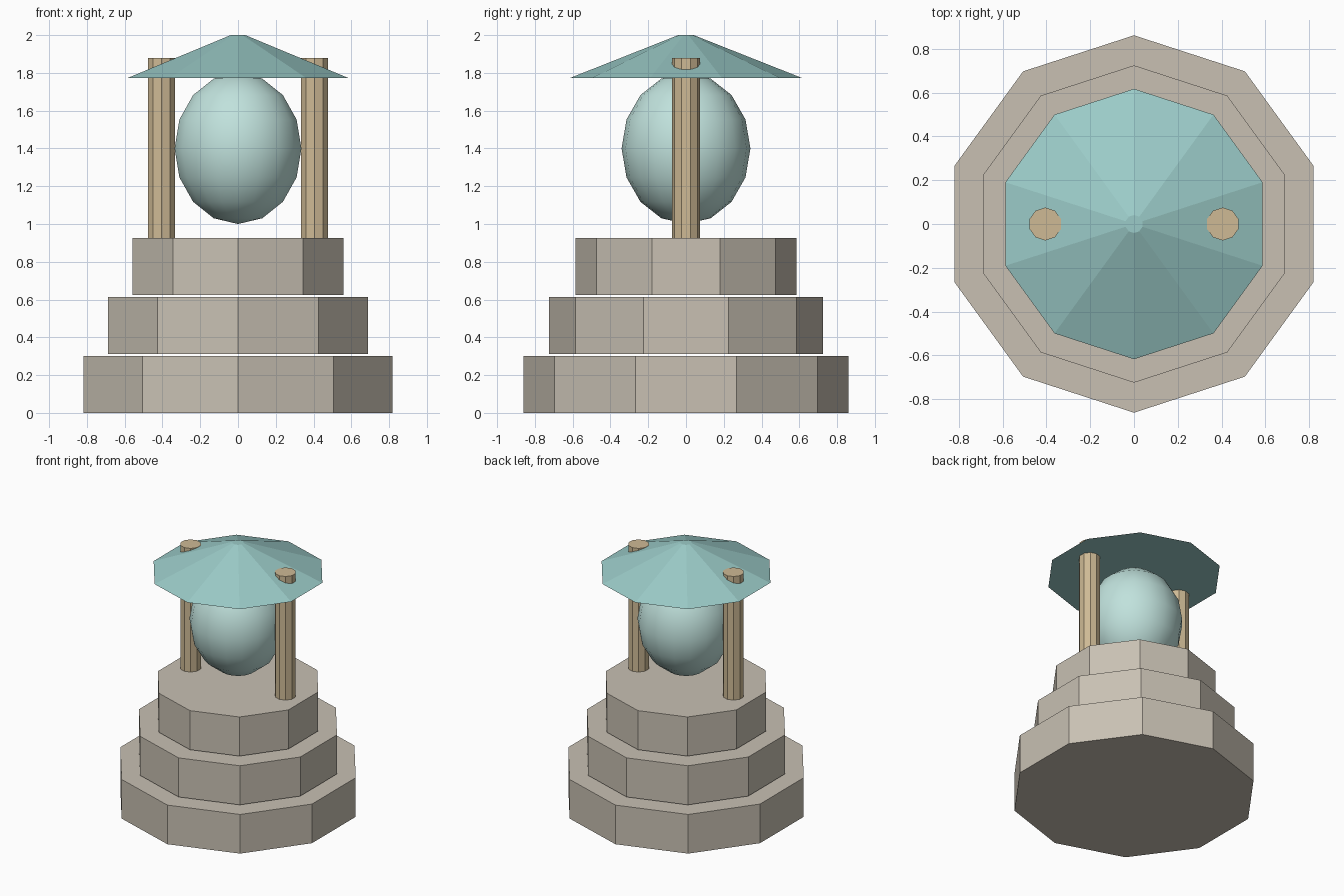
import bpy

if "Cube" in bpy.data.objects:
    bpy.data.objects.remove(bpy.data.objects["Cube"])

def material(name, color):
    m = bpy.data.materials.new(name)
    m.diffuse_color = (*color, 1)
    m.use_nodes = True
    m.node_tree.nodes["Principled BSDF"].inputs["Base Color"].default_value = m.diffuse_color
    return m

stone = material("stone", (0.58, 0.53, 0.45))
wood = material("wood", (0.62, 0.49, 0.30))
roof_teal = material("roof_teal", (0.33, 0.60, 0.58))
pale_teal = material("pale_teal", (0.53, 0.76, 0.72))

def decagon(name, r1, r2, z0, z1, mat, x=0):
    # ten-sided flat-shaded prism or frustum, corners on the y axis
    bpy.ops.mesh.primitive_cone_add(vertices=10, radius1=r1, radius2=r2,
                                    depth=z1 - z0, location=(x, 0, (z0 + z1) / 2))
    ob = bpy.context.object
    ob.name = name
    ob.data.materials.append(mat)
    return ob

# Stepped plinth: three tiers with a hairline gap between them
for i, r in enumerate((0.861, 0.724, 0.586)):
    z = i * 0.312
    decagon(f"plinth_tier_{i + 1}", r, r, z, z + 0.302, stone)

# Two posts poking through the roof
for side, name in ((-1, "left_post"), (1, "right_post")):
    decagon(name, 0.075, 0.075, 0.926, 1.88, wood, side * 0.405)

# Shallow conical roof with a small flat tip
decagon("roof", 0.617, 0.041, 1.772, 2.0, roof_teal)

# Egg-shaped orb between the posts
bpy.ops.mesh.primitive_uv_sphere_add(segments=18, ring_count=8, radius=1,
                                     location=(0, 0, 1.4))
orb = bpy.context.object
orb.name = "orb"
orb.scale = (0.341, 0.341, 0.4)
orb.data.materials.append(pale_teal)
bpy.ops.object.shade_smooth()
